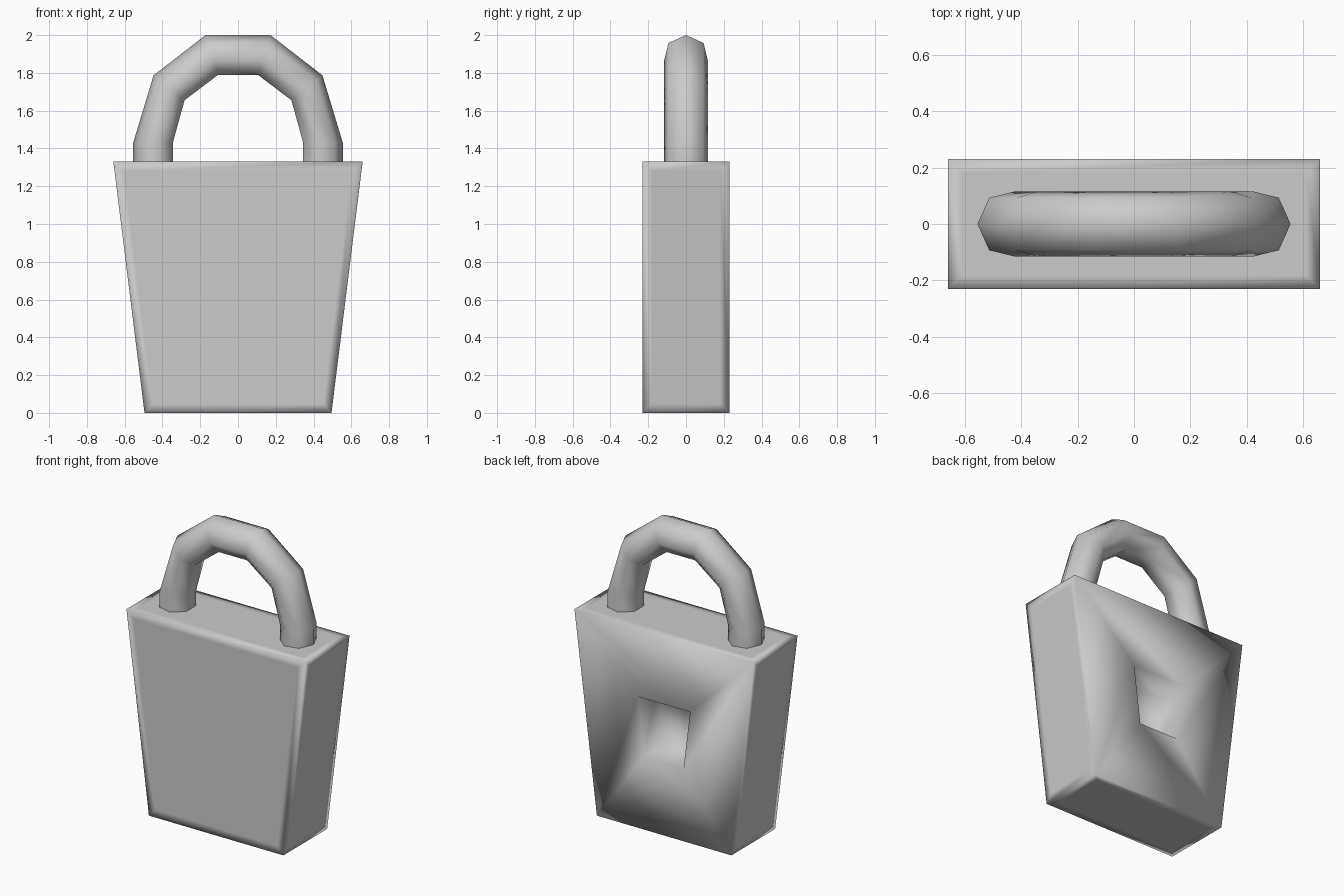
import bpy, bmesh, math

if "Cube" in bpy.data.objects:
    bpy.data.objects.remove(bpy.data.objects["Cube"])


def finish(bm, name):
    bmesh.ops.recalc_face_normals(bm, faces=bm.faces)
    for f in bm.faces:
        f.smooth = True
    me = bpy.data.meshes.new(name)
    bm.to_mesh(me)
    bm.free()
    ob = bpy.data.objects.new(name, me)
    bpy.context.collection.objects.link(ob)
    return ob


def bridge(bm, a, b):
    n = len(a)
    return [bm.faces.new((a[i], a[(i + 1) % n], b[(i + 1) % n], b[i])) for i in range(n)]


# Tapered lock body with a square pocket in the back
def body():
    bm = bmesh.new()
    outline = [(-0.495, 0), (0.495, 0), (0.66, 1.33), (-0.66, 1.33)]

    def ring(scale, y, zc=0.68):
        return [bm.verts.new((x * scale, y, z if scale == 1 else zc + (z - 0.665) * scale))
                for x, z in outline]

    front, back = ring(1, -0.23), ring(1, 0.23)
    rim, floor = ring(0.29, 0.23), ring(0.285, 0.03)
    outer = [bm.faces.new(front)] + bridge(bm, front, back)
    bridge(bm, back, rim)
    bridge(bm, rim, floor)
    bm.faces.new(floor)
    bmesh.ops.recalc_face_normals(bm, faces=bm.faces)
    # Support loops that keep the outer faces flat under smooth shading
    bmesh.ops.inset_individual(bm, faces=outer, thickness=0.05, use_even_offset=True)
    return finish(bm, "lock_body")


# Seven-sided shackle swept through mitred sections (outer point, inner point)
def shackle():
    bm = bmesh.new()
    half = [((-0.555, 1.30), (-0.345, 1.30)),
            ((-0.555, 1.43), (-0.345, 1.43)),
            ((-0.447, 1.787), (-0.283, 1.655)),
            ((-0.172, 2.0), (-0.105, 1.79))]
    sections = half + [((-o[0], o[1]), (-i[0], i[1])) for o, i in reversed(half)]
    sides = 7
    span = 1 + math.cos(math.pi / sides)
    rings = []
    for o, i in sections:
        ring = []
        for k in range(sides):
            a = 2 * math.pi * k / sides
            t = (1 - math.cos(a)) / span
            ring.append(bm.verts.new((o[0] + (i[0] - o[0]) * t,
                                      0.119 * math.sin(a),
                                      o[1] + (i[1] - o[1]) * t)))
        rings.append(ring)
    for a, b in zip(rings, rings[1:]):
        bridge(bm, a, b)
    return finish(bm, "shackle")


body()
shackle()
